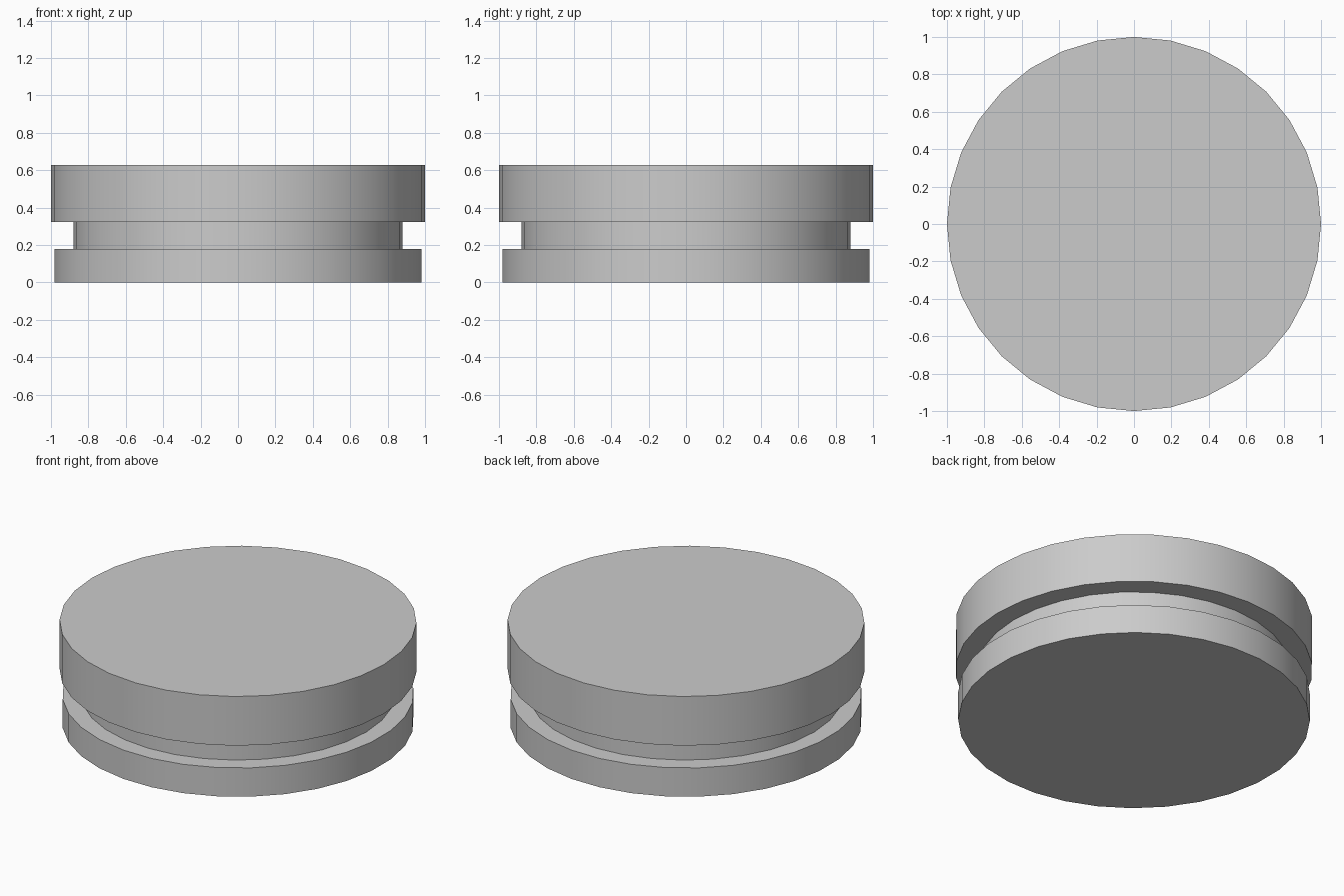
import bpy
import math

if "Cube" in bpy.data.objects:
    bpy.data.objects.remove(bpy.data.objects["Cube"])

SIDES = 32


def disc(name, radius, z0, z1, turn=0.0):
    """Upright 32-sided cylinder with a vertex at angle `turn` and smooth walls."""
    bpy.ops.mesh.primitive_cylinder_add(
        vertices=SIDES, radius=radius, depth=z1 - z0,
        location=(0, 0, (z0 + z1) / 2), rotation=(0, 0, turn))
    obj = bpy.context.object
    obj.name = name
    bpy.ops.object.shade_smooth_by_angle(angle=math.radians(30))
    return obj


# Base disc, turned half a facet so flat sides face the axes
disc("base_disc", 0.985, 0.0, 0.178, math.pi / SIDES)

# Narrow neck forming the groove
disc("neck", 0.88, 0.178, 0.323)

# Wide top disc
disc("top_disc", 1.0, 0.323, 0.627)
